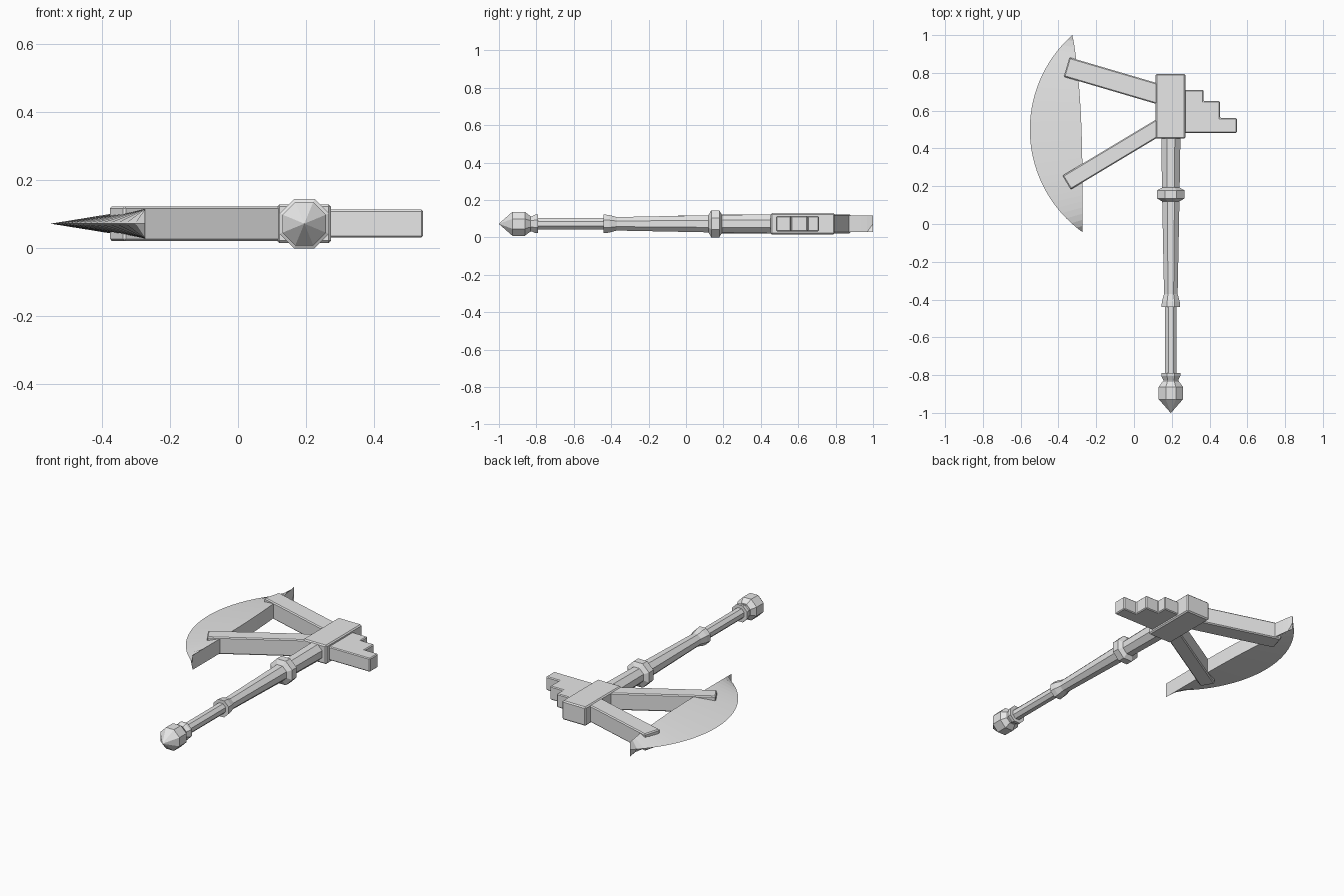
import bpy, bmesh, math
from mathutils import Vector

if "Cube" in bpy.data.objects:
    bpy.data.objects.remove(bpy.data.objects["Cube"])

MID_Z = 0.0725      # height of the centre plane
SHAFT_X = 0.195     # handle axis

steel = bpy.data.materials.new("plain grey")
steel.use_nodes = True
steel.diffuse_color = (0.8, 0.8, 0.8, 1)
steel.node_tree.nodes["Principled BSDF"].inputs["Base Color"].default_value = (0.8, 0.8, 0.8, 1)


def finish(name, bm, bevel=0):
    bmesh.ops.recalc_face_normals(bm, faces=bm.faces)
    mesh = bpy.data.meshes.new(name)
    bm.to_mesh(mesh)
    bm.free()
    mesh.materials.append(steel)
    obj = bpy.data.objects.new(name, mesh)
    bpy.context.collection.objects.link(obj)
    if bevel:
        mod = obj.modifiers.new("Bevel", 'BEVEL')
        mod.width = bevel
        mod.segments = 1
        mod.limit_method = 'ANGLE'
    return obj


def slab(name, outline, half_height, bevel):
    """Flat outline extruded evenly about the centre plane."""
    bm = bmesh.new()
    face = bm.faces.new([bm.verts.new((x, y, MID_Z - half_height)) for x, y in outline])
    made = bmesh.ops.extrude_face_region(bm, geom=[face])["geom"]
    top = [v for v in made if isinstance(v, bmesh.types.BMVert)]
    bmesh.ops.translate(bm, verts=top, vec=(0, 0, 2 * half_height))
    return finish(name, bm, bevel)


def lathe(name, profile, sides=8):
    """Eight-sided turned part along y; radii are measured to the flats."""
    bm = bmesh.new()
    rings = []
    for y, r in profile:
        r /= math.cos(math.pi / sides)
        angles = [(i + 0.5) * math.tau / sides for i in range(sides)]
        rings.append([bm.verts.new((SHAFT_X + r * math.cos(a), y, MID_Z + r * math.sin(a)))
                      for a in angles])
    for a, b in zip(rings, rings[1:]):
        for i in range(sides):
            j = (i + 1) % sides
            bm.faces.new((a[i], a[j], b[j], b[i]))
    bm.faces.new(rings[0])
    bm.faces.new(rings[-1])
    return finish(name, bm)


def arm(name, start, end, width):
    """Straight strut between two points."""
    a, b = Vector(start), Vector(end)
    d = (b - a).normalized()
    side = Vector((-d.y, d.x)) * width / 2
    return slab(name, [a - side, b - side, b + side, a + side], 0.051, 0.006)


# Handle
lathe("pommel", [(-1.0, 0.001), (-0.928, 0.064), (-0.862, 0.064), (-0.832, 0.042)])
lathe("pommel_collar", [(-0.84, 0.04), (-0.825, 0.04), (-0.805, 0.05), (-0.79, 0.05)])
lathe("lower_shaft", [(-0.82, 0.031), (-0.42, 0.031)])
lathe("grip", [(-0.44, 0.05), (-0.41, 0.047), (-0.37, 0.036), (0.14, 0.046), (0.47, 0.051)])
lathe("grip_collar", [(0.12, 0.046), (0.135, 0.0725), (0.178, 0.0725), (0.193, 0.046)])

# Head block with a stepped back spike
slab("head_block", [(0.115, 0.452), (0.273, 0.452), (0.273, 0.795), (0.115, 0.795)], 0.057, 0.007)
slab("stepped_spike", [(0.26, 0.482), (0.544, 0.482), (0.544, 0.562), (0.455, 0.562),
                       (0.455, 0.65), (0.368, 0.65), (0.368, 0.71), (0.26, 0.71)], 0.041, 0.005)

# Struts that carry the blade
arm("upper_arm", (0.16, 0.679), (-0.357, 0.831), 0.107)
arm("lower_arm", (0.16, 0.529), (-0.357, 0.219), 0.086)

# Crescent blade: thick back edge, sharp outer arc
tip_a, tip_b = Vector((-0.327, 1.0)), Vector((-0.273, -0.043))
chord = tip_b - tip_a
length = chord.length
along = chord / length
out = Vector((along.y, -along.x))
sag = 0.251
radius = (length ** 2 / 4 + sag ** 2) / (2 * sag)
half = math.asin(length / 2 / radius)
bm = bmesh.new()
rows = []
N = 32
for i in range(N + 1):
    t = i / N
    a = (2 * t - 1) * half
    middle = (tip_a + tip_b) / 2
    edge = middle + along * radius * math.sin(a) + out * (radius * math.cos(a) - radius + sag)
    back = tip_a + chord * t - out * 0.024 * math.sin(math.pi * t ** 0.75)
    rows.append([bm.verts.new((p.x, p.y, MID_Z + z))
                 for p, z in ((back, 0.044), (edge, 0), (back, -0.044))])
for a, b in zip(rows, rows[1:]):
    for i in range(3):
        j = (i + 1) % 3
        bm.faces.new((a[i], a[j], b[j], b[i]))
finish("crescent_blade", bm)
